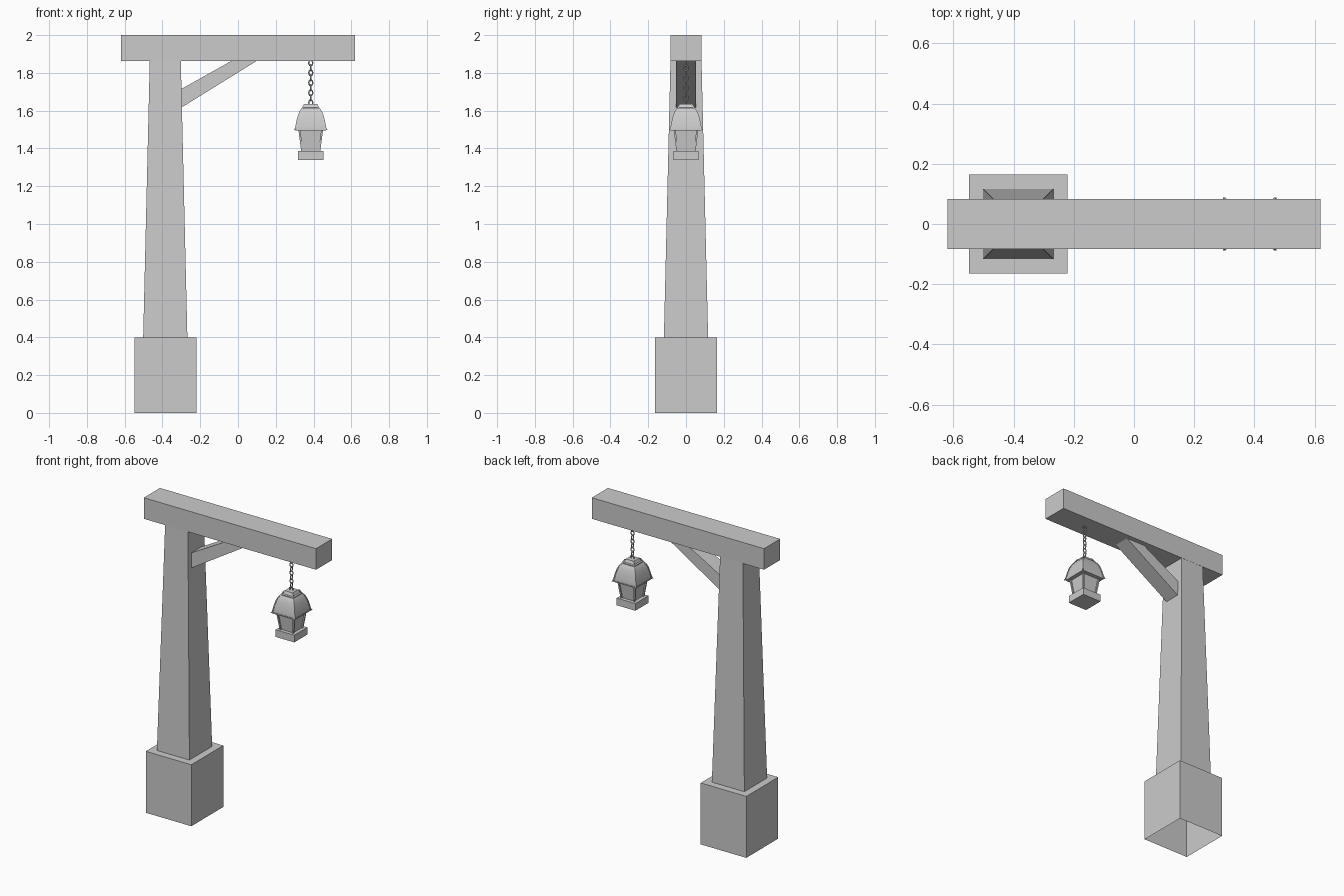
import bpy, bmesh, math
from mathutils import Vector

if "Cube" in bpy.data.objects:
    bpy.data.objects.remove(bpy.data.objects["Cube"])

POST_X, LAMP_X = -0.385, 0.385


def finish(name, bm, smooth=False):
    bmesh.ops.recalc_face_normals(bm, faces=bm.faces)
    me = bpy.data.meshes.new(name)
    bm.to_mesh(me)
    bm.free()
    ob = bpy.data.objects.new(name, me)
    bpy.context.collection.objects.link(ob)
    if smooth:
        bpy.ops.object.select_all(action='DESELECT')
        bpy.context.view_layer.objects.active = ob
        ob.select_set(True)
        bpy.ops.object.shade_smooth_by_angle(angle=math.radians(35))
    return ob


def square_loft(name, cx, rings, smooth=False, open_bottom=False):
    """Stack of square rings (half width, height) joined bottom to top."""
    bm = bmesh.new()
    loops = [[bm.verts.new((cx + sx * h, sy * h, z))
              for sx, sy in ((-1, -1), (1, -1), (1, 1), (-1, 1))] for h, z in rings]
    for a, b in zip(loops, loops[1:]):
        for i in range(4):
            j = (i + 1) % 4
            bm.faces.new((a[i], a[j], b[j], b[i]))
    bm.faces.new(loops[-1])
    ob_bottom = None if open_bottom else bm.faces.new(loops[0][::-1])
    ob = finish(name, bm, smooth)
    if open_bottom and ob.data.polygons[-1].normal.z < 0:
        ob.data.flip_normals()
    return ob


def side_profile(name, pts, half_depth):
    """Extrude an x-z outline along y."""
    bm = bmesh.new()
    face = bm.faces.new([bm.verts.new((x, -half_depth, z)) for x, z in pts])
    ext = bmesh.ops.extrude_face_region(bm, geom=[face])
    bmesh.ops.translate(bm, vec=(0, 2 * half_depth, 0),
                        verts=[v for v in ext['geom'] if isinstance(v, bmesh.types.BMVert)])
    return finish(name, bm)


def corner_ribs(name, path, r):
    """Thin square bars down the four diagonal corners of the lantern."""
    bm = bmesh.new()
    for sx in (-1, 1):
        for sy in (-1, 1):
            loops = [[bm.verts.new((LAMP_X + sx * h + dx * r, sy * h + dy * r, z))
                      for dx, dy in ((-1, -1), (1, -1), (1, 1), (-1, 1))] for h, z in path]
            for a, b in zip(loops, loops[1:]):
                for i in range(4):
                    j = (i + 1) % 4
                    bm.faces.new((a[i], a[j], b[j], b[i]))
            bm.faces.new(loops[0])
            bm.faces.new(loops[-1])
    return finish(name, bm)


# Plinth, tapered post, crossbeam and brace
square_loft("plinth", POST_X, [(0.164, 0), (0.164, 0.4)], open_bottom=True)
square_loft("post", POST_X, [(0.117, 0.4), (0.082, 1.87)])
side_profile("crossbeam", [(-0.62, 1.863), (0.62, 1.863), (0.62, 2), (-0.62, 2)], 0.083)
side_profile("brace", [(-0.305, 1.613), (0.1, 1.864), (-0.034, 1.864), (-0.305, 1.712)], 0.052)

# Chain of alternating oval links
COUNT, TOP, BOTTOM = 9, 1.853, 1.642
for k in range(COUNT):
    z = TOP + (BOTTOM - TOP) * k / (COUNT - 1)
    bpy.ops.mesh.primitive_torus_add(major_segments=12, minor_segments=6,
                                     major_radius=0.0105, minor_radius=0.0035,
                                     location=(LAMP_X, 0, z),
                                     rotation=(math.pi / 2, 0, k % 2 * math.pi / 2))
    link = bpy.context.object
    link.name = "chain_link_%d" % (k + 1)
    link.scale = (1, 1.4, 1)
    bpy.ops.object.shade_smooth_by_angle(angle=math.radians(50))

# Lantern roof with curved sides, ribs and cap
roof = [(0.079, 1.497), (0.079, 1.505), (0.076, 1.525), (0.071, 1.55),
        (0.064, 1.576), (0.055, 1.598), (0.044, 1.612)]
square_loft("lantern_roof", LAMP_X, roof, smooth=True)
corner_ribs("roof_ribs", [(0.085, 1.497), (0.079, 1.51)] + roof[2:], 0.0035)
square_loft("roof_eave", LAMP_X, [(0.082, 1.494), (0.082, 1.501)])
square_loft("lantern_cap", LAMP_X, [(0.046, 1.606), (0.046, 1.615), (0.037, 1.618),
                                    (0.029, 1.636)])
corner_ribs("cap_ribs", [(0.047, 1.608), (0.04, 1.618), (0.031, 1.635)], 0.004)

# Lantern glass body, corner frame and foot
square_loft("lantern_body", LAMP_X, [(0.043, 1.38), (0.056, 1.498)])
corner_ribs("lantern_frame", [(0.045, 1.38), (0.06, 1.498)], 0.005)
square_loft("lantern_foot", LAMP_X, [(0.067, 1.339), (0.067, 1.386)])
